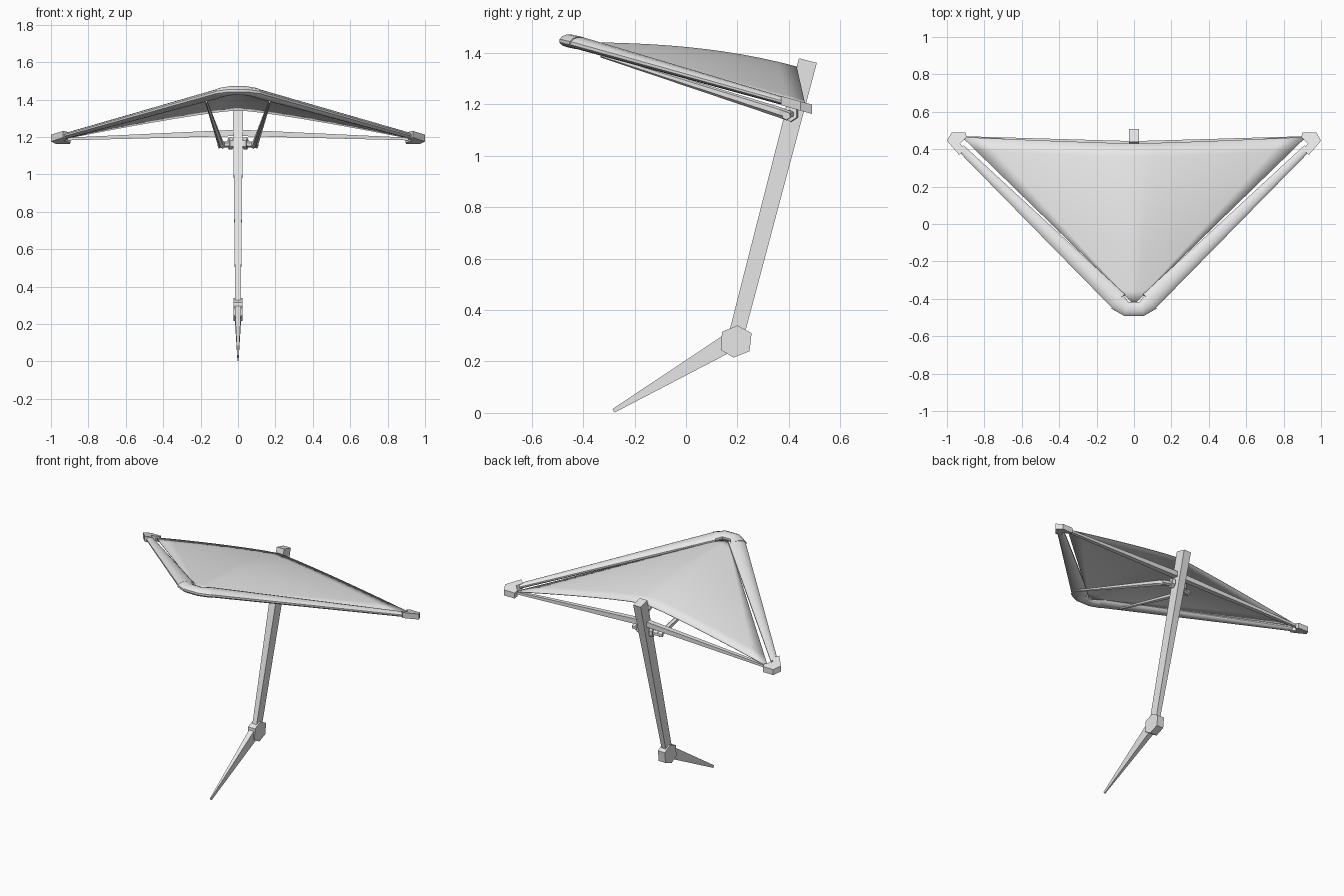
import bpy, bmesh, math
from mathutils import Vector

cube = bpy.data.objects.get("Cube")
if cube:
    bpy.data.objects.remove(cube)

GREY = (0.8, 0.8, 0.8, 1)
mat = bpy.data.materials.new("light grey")
mat.use_nodes = True
mat.diffuse_color = GREY
mat.node_tree.nodes["Principled BSDF"].inputs["Base Color"].default_value = GREY


def finish(name, bm, smooth=False):
    bmesh.ops.recalc_face_normals(bm, faces=bm.faces)
    me = bpy.data.meshes.new(name)
    bm.to_mesh(me)
    bm.free()
    me.materials.append(mat)
    ob = bpy.data.objects.new(name, me)
    bpy.context.collection.objects.link(ob)
    if smooth:
        bpy.ops.object.select_all(action='DESELECT')
        ob.select_set(True)
        bpy.context.view_layer.objects.active = ob
        bpy.ops.object.shade_smooth_by_angle(angle=math.radians(40))
    return ob


def beam(name, path, sizes, sides=4, smooth=False):
    """Loft a section with half sizes (across, up) along a path."""
    pts = [Vector(p) for p in path]
    bm = bmesh.new()
    rings = []
    grow = math.sqrt(2) if sides == 4 else 1
    for i, p in enumerate(pts):
        t = (pts[min(i + 1, len(pts) - 1)] - pts[max(i - 1, 0)]).normalized()
        across = t.cross(Vector((0, 0, 1))).normalized()
        up = across.cross(t)
        ring = []
        for k in range(sides):
            a = 2 * math.pi * (k + 0.5) / sides
            ring.append(bm.verts.new(p + grow * (across * math.cos(a) * sizes[i][0]
                                                 + up * math.sin(a) * sizes[i][1])))
        rings.append(ring)
    for a, b in zip(rings, rings[1:]):
        for k in range(sides):
            n = (k + 1) % sides
            bm.faces.new((a[k], a[n], b[n], b[k]))
    bm.faces.new(rings[0])
    bm.faces.new(rings[-1])
    return finish(name, bm, smooth)


def prism(name, bottom, top):
    """Join two matching outlines into a closed solid."""
    bm = bmesh.new()
    lo = [bm.verts.new(p) for p in bottom]
    hi = [bm.verts.new(p) for p in top]
    bm.faces.new(lo)
    bm.faces.new(hi)
    for k in range(len(lo)):
        n = (k + 1) % len(lo)
        bm.faces.new((lo[k], lo[n], hi[n], hi[k]))
    return finish(name, bm)


def frame_z(y):
    # Height of the sloping wing frame
    return 1.437 - 0.285 * (y + 0.41)


# Bent nose piece
beam("nose_tube",
     [(-0.09, -0.415, 1.438), (-0.04, -0.455, 1.447), (0.04, -0.455, 1.447), (0.09, -0.415, 1.438)],
     [(0.05, 0.025), (0.04, 0.025), (0.04, 0.025), (0.05, 0.025)], 12, True)

# Wing tips, leading tubes, struts and their joints
TIP = [(1, 0.445), (0.975, 0.49), (0.9, 0.49), (0.895, 0.465),
       (0.93, 0.43), (0.905, 0.395), (0.935, 0.37)]
for side, s in (("left", 1), ("right", -1)):
    beam(side + "_leading_tube",
         [(s * 0.083, -0.412, frame_z(-0.412)), (s * 0.925, 0.405, frame_z(0.405))],
         [(0.052, 0.024), (0.022, 0.015)], 12, True)
    prism(side + "_wing_tip",
          [(s * x, y, frame_z(y) - 0.018) for x, y in TIP],
          [(s * x, y, frame_z(y) + 0.018) for x, y in TIP])
    beam(side + "_strut",
         [(s * 0.17, -0.33, 1.39), (s * 0.095, 0.36, 1.17), (s * 0.08, 0.4, 1.155)],
         [(0.007, 0.008), (0.016, 0.02), (0.016, 0.02)], 6)
    beam(side + "_strut_link", [(s * 0.105, 0.39, 1.155), (s * 0.02, 0.41, 1.165)],
         [(0.018, 0.016)] * 2, 6)
    beam(side + "_strut_joint", [(s * 0.03, 0.41, 1.165), (s * 0.05, 0.405, 1.165)],
         [(0.03, 0.033)] * 2, 6)

# Rear crossbar, thicker at the middle
beam("crossbar", [(-0.94, 0.46, 1.188), (0, 0.425, 1.222), (0.94, 0.46, 1.188)],
     [(0.01, 0.007), (0.018, 0.017), (0.01, 0.007)])

# Arched triangular sail
ROWS, HALF = 12, 8
bm = bmesh.new()
grid = []
for i in range(1, ROWS + 1):
    v = i / ROWS
    ex, ey = 0.92 * v, -0.43 + 0.895 * v
    ez = frame_z(ey) + 0.004
    cy = -0.43 + 0.86 * v
    cz = 1.44 - 0.01 * v - 0.085 * v ** 2.6
    row = []
    for j in range(-HALF, HALF + 1):
        u = j / HALF
        k = 1 - abs(u) ** 1.2
        row.append(bm.verts.new((ex * u, ey + (cy - ey) * k, ez + (cz - ez) * k)))
    grid.append(row)
apex = bm.verts.new((0, -0.43, 1.44))
for j in range(2 * HALF):
    bm.faces.new((apex, grid[0][j], grid[0][j + 1]))
    for a, b in zip(grid, grid[1:]):
        bm.faces.new((a[j], b[j], b[j + 1], a[j + 1]))
sail = finish("sail", bm, True)
thick = sail.modifiers.new("thickness", 'SOLIDIFY')
thick.thickness = 0.004
thick.offset = 0

# Mast, hub and pointed foot
beam("mast", [(0, 0.195, 0.3), (0, 0.474, 1.37)], [(0.015, 0.03), (0.027, 0.036)])
HUB = [(0.14, 0.315), (0.2, 0.34), (0.255, 0.31), (0.247, 0.24), (0.185, 0.215), (0.135, 0.245)]
prism("hub", [(-0.025, y, z) for y, z in HUB], [(0.025, y, z) for y, z in HUB])
beam("foot_spike", [(0, 0.17, 0.275), (0, -0.282, 0.008)], [(0.018, 0.036), (0.003, 0.008)])
